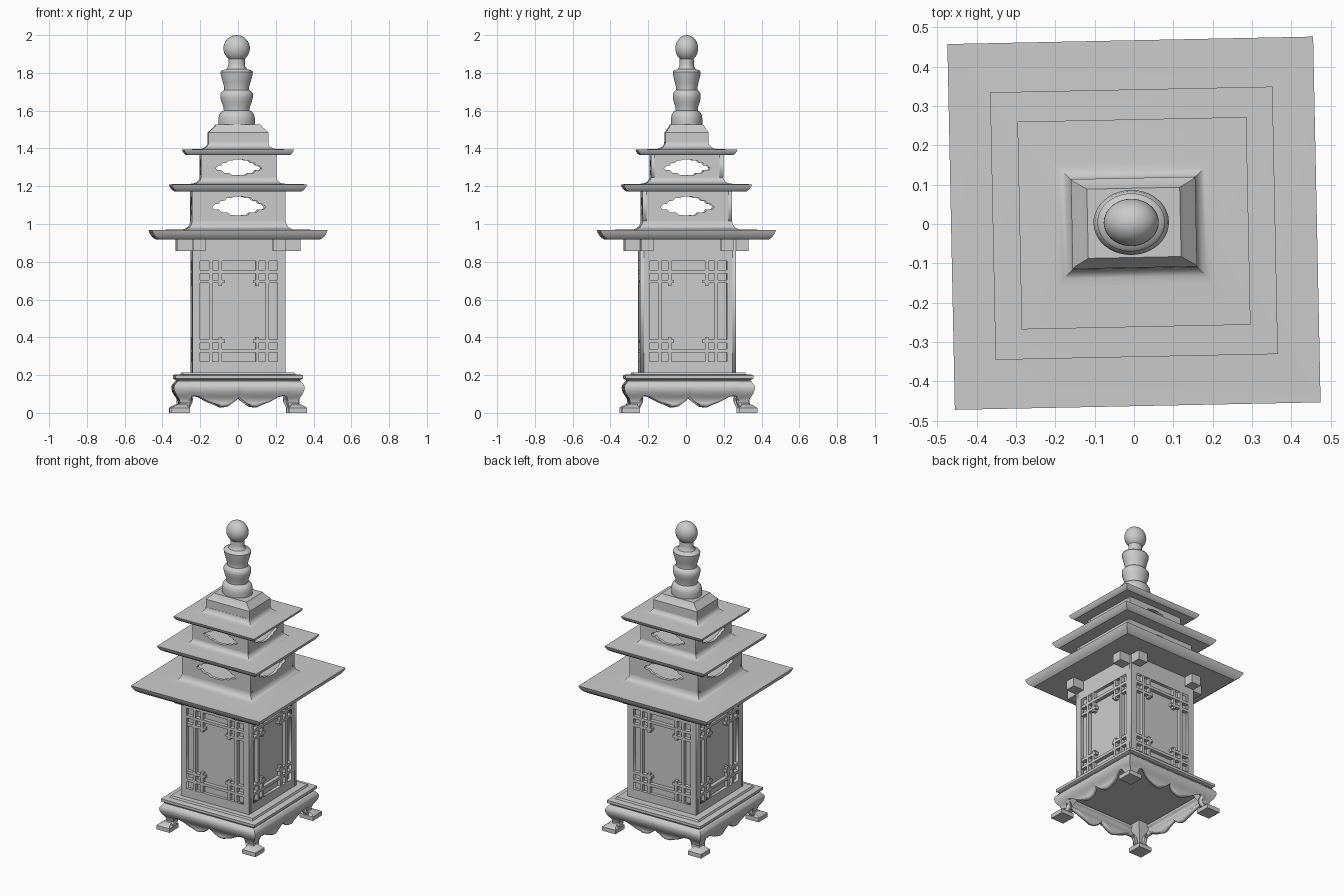
import bpy, bmesh, math
from mathutils import Matrix, Vector

if "Cube" in bpy.data.objects:
    bpy.data.objects.remove(bpy.data.objects["Cube"])

TURN = Matrix.Rotation(math.radians(1.17), 4, 'Z')   # whole lantern sits slightly turned


def finish(name, bm, matrix=None, angle=35):
    bmesh.ops.recalc_face_normals(bm, faces=bm.faces)
    me = bpy.data.meshes.new(name)
    bm.to_mesh(me)
    bm.free()
    ob = bpy.data.objects.new(name, me)
    bpy.context.collection.objects.link(ob)
    ob.matrix_world = matrix if matrix else TURN
    bpy.ops.object.select_all(action='DESELECT')
    ob.select_set(True)
    bpy.context.view_layer.objects.active = ob
    bpy.ops.object.shade_smooth_by_angle(angle=math.radians(angle))
    return ob


def loft(bm, rings):
    """Capped stack of rectangles (x0, x1, y0, y1, z)."""
    rows = [[bm.verts.new((x, y, z)) for x, y in ((x0, y0), (x1, y0), (x1, y1), (x0, y1))]
            for x0, x1, y0, y1, z in rings]
    for a, b in zip(rows, rows[1:]):
        for i in range(4):
            j = (i + 1) % 4
            bm.faces.new((a[i], a[j], b[j], b[i]))
    bm.faces.new(rows[0][::-1])
    bm.faces.new(rows[-1])


def tower(name, rings, cy=0.0):
    """Centred moulding from (half x, half y, z) steps."""
    bm = bmesh.new()
    loft(bm, [(-hx, hx, cy - hy, cy + hy, z) for hx, hy, z in rings])
    return finish(name, bm)


def box(bm, x0, x1, y0, y1, z0, z1):
    loft(bm, [(x0, x1, y0, y1, z0), (x0, x1, y0, y1, z1)])


def side_matrix(k, dist, cy=0.0):
    return (TURN @ Matrix.Translation((0, cy, 0)) @ Matrix.Rotation(k * math.pi / 2, 4, 'Z')
            @ Matrix.Translation((0, -dist, 0)))


def pierced_panel(name, hw, z0, z1, hole, thick, matrix):
    """Flat wall with a hole, drawn as a filled curve and thickened."""
    cu = bpy.data.curves.new(name, 'CURVE')
    cu.dimensions = '2D'
    cu.fill_mode = 'BOTH'
    cu.extrude = thick / 2
    for pts in ([(-hw, z0), (hw, z0), (hw, z1), (-hw, z1)], hole):
        sp = cu.splines.new('POLY')
        sp.points.add(len(pts) - 1)
        for p, (x, y) in zip(sp.points, pts):
            p.co = (x, y, 0, 1)
        sp.use_cyclic_u = True
    ob = bpy.data.objects.new(name, cu)
    bpy.context.collection.objects.link(ob)
    ob.matrix_world = matrix @ Matrix.Rotation(math.pi / 2, 4, 'X')
    bpy.ops.object.select_all(action='DESELECT')
    ob.select_set(True)
    bpy.context.view_layer.objects.active = ob
    bpy.ops.object.convert(target='MESH')


SIDES = ["front", "right", "back", "left"]

# --- base: scalloped apron with a bulging profile, corners run down into legs
BY = 0.012
EDGE = [(0, .082), (.05, .066), (.12, .05), (.2, .041), (.29, .039), (.38, .046), (.5, .056),
        (.58, .07), (.64, .084), (.72, .09), (.78, .084), (.81, .06), (.83, .03), (1, .03)]
EDGE = [(-s, z) for s, z in EDGE[:0:-1]] + EDGE
PROF = [(.03, .325), (.05, .312), (.075, .318), (.095, .333), (.115, .343), (.135, .346),
        (.15, .342), (.16, .332), (.17, .325)]


def prof(z):
    for (za, ra), (zb, rb) in zip(PROF, PROF[1:]):
        if z <= zb + 1e-6:
            return ra + (rb - ra) * (z - za) / (zb - za)
    return PROF[-1][1]


bm = bmesh.new()
for k in range(4):
    rot = Matrix.Rotation(k * math.pi / 2, 3, 'Z')
    cols = []
    for s, zb in EDGE:
        col = []
        for t in range(13):
            z = .17 + (zb - .17) * t / 12
            r = prof(z)
            col.append(bm.verts.new(rot @ Vector((s * r, -r, z)) + Vector((0, BY, 0))))
        cols.append(col)
    for a, b in zip(cols, cols[1:]):
        for i in range(12):
            bm.faces.new((a[i], a[i + 1], b[i + 1], b[i]))
bmesh.ops.remove_doubles(bm, verts=bm.verts, dist=1e-5)
apron = finish("base_apron", bm)
mod = apron.modifiers.new("thickness", 'SOLIDIFY')
mod.thickness = 0.025
mod.offset = -1

# solid leg cores and foot pads
for sx in (-1, 1):
    for sy in (-1, 1):
        bm = bmesh.new()
        for steps in ([(.277, .318, .03), (.275, .306, .05), (.27, .312, .075), (.25, .335, .115), (.24, .32, .17)],
                      [(.262, .358, 0), (.262, .358, .027), (.272, .345, .036), (.276, .322, .046)]):
            loft(bm, [(sx * a, sx * b, sy * a + BY, sy * b + BY, z) for a, b, z in steps])
        finish("base_leg", bm)

# base top slab
tower("base_slab", [(h, h, z) for h, z in ((.32, .165), (.325, .175), (.338, .182), (.338, .199),
                                           (.328, .202), (.3, .203), (.295, .215))], BY)

# --- lantern body: recessed core, framed sides and lattice
HX, HY = .247, .254
tower("body_core", [(HX - .025, HY - .025, .21), (HX - .025, HY - .025, .93)], .006)
W = .018
for k, side in enumerate(SIDES):
    hw, dist = (HX, HY) if k % 2 == 0 else (HY - .02, HX)
    m = side_matrix(k, dist - .01, .006)
    pierced_panel(side + "_frame", hw, .21, .93,
                  [(-.205, .272), (.205, .272), (.205, .803), (-.205, .803)], .02, m)
    bm = bmesh.new()
    for sx in (-1, 1):
        box(bm, sx * .15 - W / 2, sx * .15 + W / 2, -.009, .02, .272, .803)
        for sz in (-1, 1):
            # short corner bars and their hooked ends
            zc = .5375
            lo, hi = sorted((zc + sz * .135, zc + sz * .2655))
            box(bm, sx * .098 - W / 2, sx * .098 + W / 2, -.008, .02, lo, hi)
            zb = zc + sz * .158
            lo, hi = sorted((sx * .075, sx * .205))
            box(bm, lo, hi, -.0085, .02, zb - W / 2, zb + W / 2)
    for zb in (.328, .747):
        box(bm, -.205, .205, -.0095, .02, zb - W / 2, zb + W / 2)
    finish(side + "_lattice", bm)
    bpy.context.object.matrix_world = m

# --- crossing bracket beams under the big roof
bm = bmesh.new()
for s in (-1, 1):
    c = s * .212
    box(bm, c - .034, c + .034, -.325, .325, .857, .925)
    box(bm, -.325, .325, c - .034, c + .034, .858, .925)
finish("bracket_beams", bm)


# --- three roofs: upturned eave, flat top, concave sweep into the next wall
def roof(name, ex, ey, z0, z1, wx, wy, rise):
    over = z1 - z0
    rings = [(ex - over * .75, ey - over * .75, z0), (ex - over * .35, ey - over * .35, z0 + over * .3),
             (ex - over * .1, ey - over * .1, z0 + over * .7), (ex, ey, z1)]
    for i in range(7):
        a = i / 6 * math.pi / 2
        o = .045 * (1 - math.sin(a))
        rings.append((wx + o, wy + o, z1 + .003 + rise * (1 - math.cos(a))))
    tower(name, rings, .002)


roof("lower_roof", .465, .465, .918, .968, .248, .237, .045)
roof("middle_roof", .359, .340, 1.172, 1.21, .2, .192, .033)
roof("upper_roof", .291, .264, 1.364, 1.394, .158, .114, .036)

# --- hollow storeys with cloud shaped openings
CLOUD = [(0, 1), (.2, .99), (.27, .92), (.45, .92), (.53, .79), (.68, .77), (.76, .62), (.88, .6),
         (1, .45), (.93, .32), (.74, .32), (.64, .15), (.42, .15), (.32, .03), (0, 0)]
CLOUD = CLOUD + [(-u, v) for u, v in CLOUD[-2:0:-1]]
for storey, hx, hy, z0, z1, hole, h0, h1 in (("lower", .248, .237, 1.0, 1.18, .142, 1.045, 1.145),
                                             ("upper", .2, .192, 1.23, 1.37, .122, 1.258, 1.342)):
    pts = [(u * hole, h0 + v * (h1 - h0)) for u, v in CLOUD]
    for k, side in enumerate(SIDES):
        hw, dist = (hx, hy) if k % 2 == 0 else (hy - .02, hx)
        pierced_panel(f"{storey}_storey_{side}", hw, z0, z1, pts, .02, side_matrix(k, dist - .01, .002))

# --- cap block and turned finial
tower("cap_block", [(.158, .114, 1.42), (.158, .114, 1.485), (.152, .108, 1.492),
                    (.128, .094, 1.512), (.118, .088, 1.526)], .003)
TURNED = [(0, 1.515), (.094, 1.515), (.096, 1.535), (.096, 1.56), (.092, 1.58), (.08, 1.595), (.068, 1.6),
          (.07, 1.62), (.08, 1.645), (.086, 1.67), (.086, 1.69), (.078, 1.7), (.066, 1.71), (.066, 1.725),
          (.073, 1.75), (.083, 1.785), (.086, 1.805), (.08, 1.813), (.055, 1.82), (.045, 1.835), (.044, 1.85)]
TURNED += [(.07 * math.cos(a), 1.93 + .07 * math.sin(a))
           for a in [math.radians(-52 + 142 * i / 14) for i in range(14)]] + [(0, 2.0)]
bm = bmesh.new()
vs = [bm.verts.new((r, 0, z)) for r, z in TURNED]
es = [bm.edges.new(p) for p in zip(vs, vs[1:])]
bmesh.ops.spin(bm, geom=vs + es, cent=(0, 0, 0), axis=(0, 0, 1), angle=math.tau, steps=40)
bmesh.ops.remove_doubles(bm, verts=bm.verts, dist=1e-5)
bmesh.ops.transform(bm, matrix=Matrix.Translation((-.007, .004, 0)) @ Matrix.Diagonal((1, .86, 1, 1)),
                    verts=bm.verts)
finish("finial", bm, angle=40)
